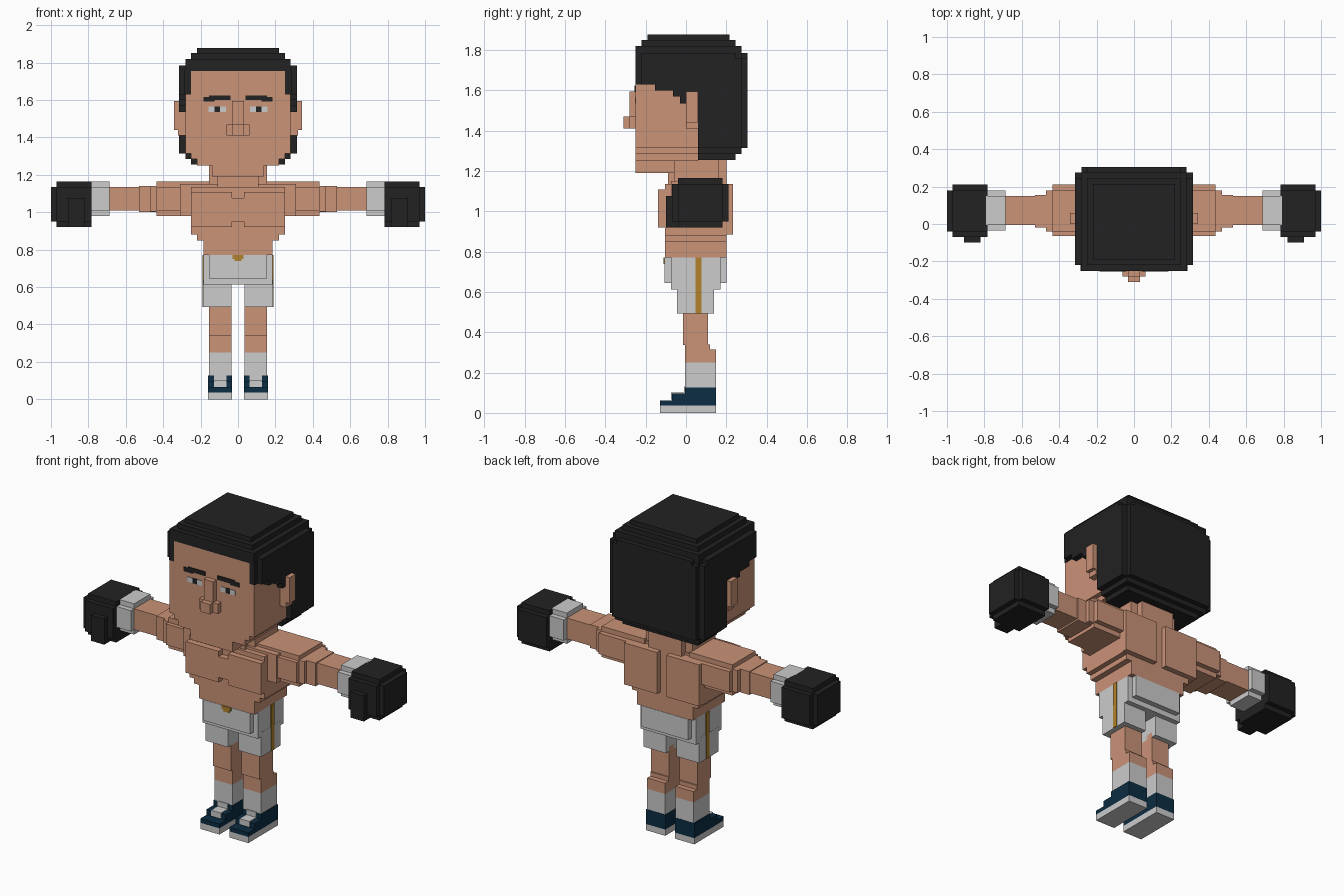
import bpy, bmesh


def material(name, r, g, b):
    def lin(c):
        c /= 255
        return c / 12.92 if c < 0.04045 else ((c + 0.055) / 1.055) ** 2.4
    m = bpy.data.materials.new(name)
    m.diffuse_color = (lin(r), lin(g), lin(b), 1)
    return m


SKIN = material("skin", 203, 147, 120)
BLACK = material("black", 34, 34, 34)
WHITE = material("white", 204, 204, 204)
BLUE = material("navy blue", 12, 45, 67)
GOLD = material("gold", 178, 131, 46)


def blocks(name, mat, boxes, mirror=False):
    """One object made of axis-aligned blocks (x0, x1, y0, y1, z0, z1)."""
    bm = bmesh.new()
    for x0, x1, y0, y1, z0, z1 in boxes:
        sides = [(x0, x1)] + ([(-x1, -x0)] if mirror else [])
        for a, b in sides:
            vs = bmesh.ops.create_cube(bm, size=1)["verts"]
            for v in vs:
                v.co.x = b if v.co.x > 0 else a
                v.co.y = y1 if v.co.y > 0 else y0
                v.co.z = z1 if v.co.z > 0 else z0
    me = bpy.data.meshes.new(name)
    bm.to_mesh(me)
    bm.free()
    me.materials.append(mat)
    ob = bpy.data.objects.new(name, me)
    bpy.context.collection.objects.link(ob)
    return ob


def mid(w, *rest):
    """Block centred on x with half width w."""
    return (-w, w) + rest


# Head: face, stepped jaw, neck
blocks("face", SKIN, [
    mid(.25, -.25, -.15, 1.6, 1.754),
    mid(.28, -.25, .06, 1.315, 1.63),
    mid(.25, -.25, .06, 1.285, 1.4),
    mid(.22, -.25, .06, 1.25, 1.4),
    mid(.14, -.25, -.06, 1.19, 1.3)])
blocks("neck", SKIN, [mid(.155, -.06, .16, 1.1, 1.255),
                      mid(.11, -.09, .2, 1.1, 1.255)])
blocks("nose", SKIN, [mid(.031, -.28, -.24, 1.41, 1.595),
                      mid(.062, -.28, -.24, 1.41, 1.47),
                      mid(.031, -.31, -.24, 1.41, 1.47)])
blocks("ears", SKIN, [(.27, .342, 0, .06, 1.44, 1.595),
                      (.27, .32, 0, .06, 1.41, 1.5)], True)

# Hair: stepped crown, back of the head and jagged sideburns
blocks("hair_crown", BLACK, [
    mid(.22, -.19, .215, 1.754, 1.877),
    mid(.25, -.22, .245, 1.754, 1.85),
    mid(.28, -.25, .275, 1.754, 1.82),
    mid(.25, -.22, .305, 1.754, 1.785),
    mid(.315, -.22, .245, 1.754, 1.785)])
blocks("hair_back", BLACK, [
    mid(.315, .06, .275, 1.315, 1.76),
    mid(.28, .06, .305, 1.315, 1.76),
    mid(.28, .06, .275, 1.285, 1.4),
    mid(.25, .06, .245, 1.255, 1.4)])
blocks("hair_sides", BLACK, [
    (.25, .285, -.25, .1, 1.63, 1.76),
    (.25, .315, -.22, .1, 1.63, 1.76),
    (.27, .315, -.155, .1, 1.6, 1.65),
    (.27, .315, -.065, .1, 1.57, 1.65),
    (.27, .315, -.03, 0, 1.535, 1.65)], True)

# Facial details as thin plates
blocks("eye_whites", WHITE, [(.063, .095, -.254, -.249, 1.535, 1.565),
                             (.125, .157, -.254, -.249, 1.535, 1.565)], True)
blocks("pupils", BLACK, [(.095, .125, -.254, -.249, 1.535, 1.565)], True)
blocks("eyebrows", BLACK, [(.04, .155, -.255, -.249, 1.6, 1.625),
                           (.125, .185, -.255, -.249, 1.592, 1.617)], True)

# Torso: tapering trunk, chest and back plates
blocks("trunk", SKIN, [
    mid(.31, -.075, .17, .98, 1.15),
    mid(.25, -.105, .2, .88, 1.135),
    mid(.22, -.105, .2, .85, .95),
    mid(.185, -.105, .2, .77, .9)])
blocks("chest", SKIN, [(.031, .25, -.14, -.1, .92, 1.107),
                       (-.01, .04, -.14, -.1, .95, 1.075)], True)
blocks("back_plates", SKIN, [(.031, .25, .19, .232, .885, 1.135)], True)

# Arms
blocks("shoulders", SKIN, [(.25, .435, -.065, .21, 1.01, 1.135),
                           (.15, .435, -.04, .18, .98, 1.165),
                           (.4, .47, -.04, .18, 1.005, 1.14)], True)
blocks("arms", SKIN, [(.4, .53, -.02, .155, 1.0, 1.14),
                      (.4, .7, -.005, .15, 1.01, 1.135)], True)
blocks("cuffs", WHITE, [(.688, .79, -.035, .18, 1.01, 1.135),
                        (.688, .79, -.005, .15, .98, 1.165)], True)

# Gloves with stepped edges and a thumb block
blocks("gloves", BLACK, [
    (.783, .97, -.04, .18, .92, 1.165),
    (.783, .97, -.07, .21, .95, 1.135),
    (.783, 1.0, -.04, .18, .95, 1.135),
    (.82, .908, -.1, 0, .92, 1.075)], True)

# Shorts with front and back panels, side stripes and buckle
blocks("shorts", WHITE, [mid(.185, -.075, .17, .613, .77),
                         mid(.155, -.107, .202, .645, .77)])
blocks("shorts_legs", WHITE, [(.035, .186, -.045, .14, .492, .64)], True)
blocks("side_stripes", GOLD, [(.183, .19, .047, .077, .493, .77)], True)
blocks("buckle", GOLD, [mid(.03, -.112, -.106, .75, .77),
                        mid(.02, -.112, -.106, .738, .77)])

# Legs, socks and shoes
blocks("legs", SKIN, [(.035, .155, -.015, .11, .337, .52),
                      (.035, .155, -.004, .118, .25, .34),
                      (.035, .155, -.004, .148, .25, .315)], True)
blocks("socks", WHITE, [(.035, .155, -.004, .148, .11, .25)], True)
blocks("shoes", BLUE, [(.033, .16, -.13, .15, .037, .062),
                       (.033, .16, -.07, .15, .037, .095),
                       (.033, .16, -.006, .15, .037, .126)], True)
blocks("tongues", WHITE, [(.062, .128, -.074, .05, .066, .1),
                          (.062, .128, -.01, .05, .09, .13)], True)
blocks("soles", WHITE, [(.033, .16, -.13, .15, 0, .037)], True)
